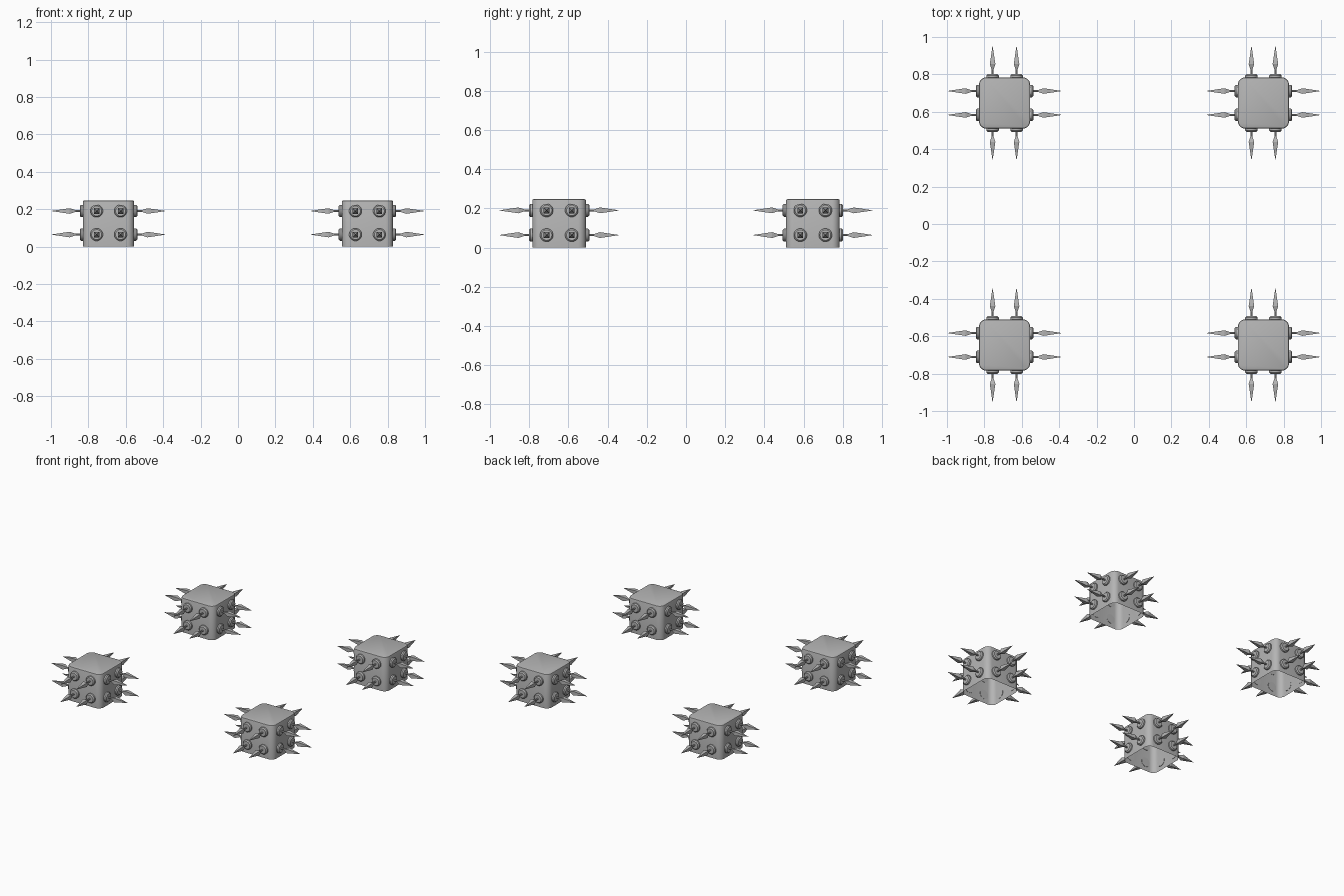
import bpy
import bmesh
from math import pi, radians
from mathutils import Matrix, Vector

default = bpy.data.objects.get("Cube")
if default:
    bpy.data.objects.remove(default, do_unlink=True)

HALF, HEIGHT = 0.137, 0.247      # block half width and height
CX, CY = 0.692, 0.647            # block centres
OFFSET = 0.064                   # stud spacing from the face centre

steel = bpy.data.materials.new("grey_steel")
steel.use_nodes = True
GREY = (0.46, 0.46, 0.46, 1)
steel.diffuse_color = GREY
steel.node_tree.nodes["Principled BSDF"].inputs["Base Color"].default_value = GREY


def make_object(name, bm, location):
    mesh = bpy.data.meshes.new(name)
    bmesh.ops.recalc_face_normals(bm, faces=bm.faces)
    bm.to_mesh(mesh)
    bm.free()
    mesh.materials.append(steel)
    ob = bpy.data.objects.new(name, mesh)
    bpy.context.collection.objects.link(ob)
    ob.location = location
    bpy.ops.object.select_all(action="DESELECT")
    ob.select_set(True)
    bpy.context.view_layer.objects.active = ob
    bpy.ops.object.shade_smooth_by_angle(angle=radians(35))


def block():
    # Hollow sleeve, closed on top and open underneath
    bm = bmesh.new()
    size = Matrix.Diagonal((2 * HALF, 2 * HALF, HEIGHT, 1))
    bmesh.ops.create_cube(bm, size=1, matrix=Matrix.Translation((0, 0, HEIGHT / 2)) @ size)
    upright = [e for e in bm.edges if abs(e.verts[0].co.z - e.verts[1].co.z) > 0.1]
    bmesh.ops.bevel(bm, geom=upright, offset=0.04, segments=6, profile=0.5, affect="EDGES")
    rim = [e for e in bm.edges if all(v.co.z > HEIGHT - 0.001 for v in e.verts)]
    bmesh.ops.bevel(bm, geom=rim, offset=0.008, segments=2, profile=0.5, affect="EDGES")
    bottom = [f for f in bm.faces if all(v.co.z < 0.001 for v in f.verts)]
    bmesh.ops.delete(bm, geom=bottom, context="FACES")
    return bm


def section(bm, place, sides, start, end, r1, r2):
    # One cone section between two distances from the block's axis
    turn = Matrix.Rotation(pi / sides, 4, "Z")
    middle = Matrix.Translation((0, 0, (start + end) / 2))
    bmesh.ops.create_cone(bm, cap_ends=True, segments=sides, radius1=r1, radius2=r2,
                          depth=end - start, matrix=place @ middle @ turn)


def spikes():
    # Four spikes on each of the four walls
    bm = bmesh.new()
    for wall in range(4):
        spin = Matrix.Rotation(wall * pi / 2, 4, "Z")
        for side in (-OFFSET, OFFSET):
            for z in (0.064, 0.19):
                aim = Vector((1, 0, 0)).to_track_quat("Z", "Y").to_matrix().to_4x4()
                place = spin @ Matrix.Translation((0, side, z)) @ aim
                section(bm, place, 16, 0.135, 0.147, 0.034, 0.034)   # mounting disc
                section(bm, place, 16, 0.147, 0.154, 0.034, 0.027)   # disc bevel
                section(bm, place, 8, 0.150, 0.185, 0.006, 0.006)    # shaft
                section(bm, place, 4, 0.178, 0.208, 0.007, 0.021)    # head flare
                section(bm, place, 4, 0.208, 0.308, 0.021, 0.0)      # head point
    bmesh.ops.remove_doubles(bm, verts=bm.verts, dist=0.0001)
    return bm


for depth, y in (("front", -CY), ("back", CY)):
    for side, x in (("right", -CX), ("left", CX)):
        make_object(f"{depth}_{side}_block", block(), (x, y, 0))
        make_object(f"{depth}_{side}_spikes", spikes(), (x, y, 0))
